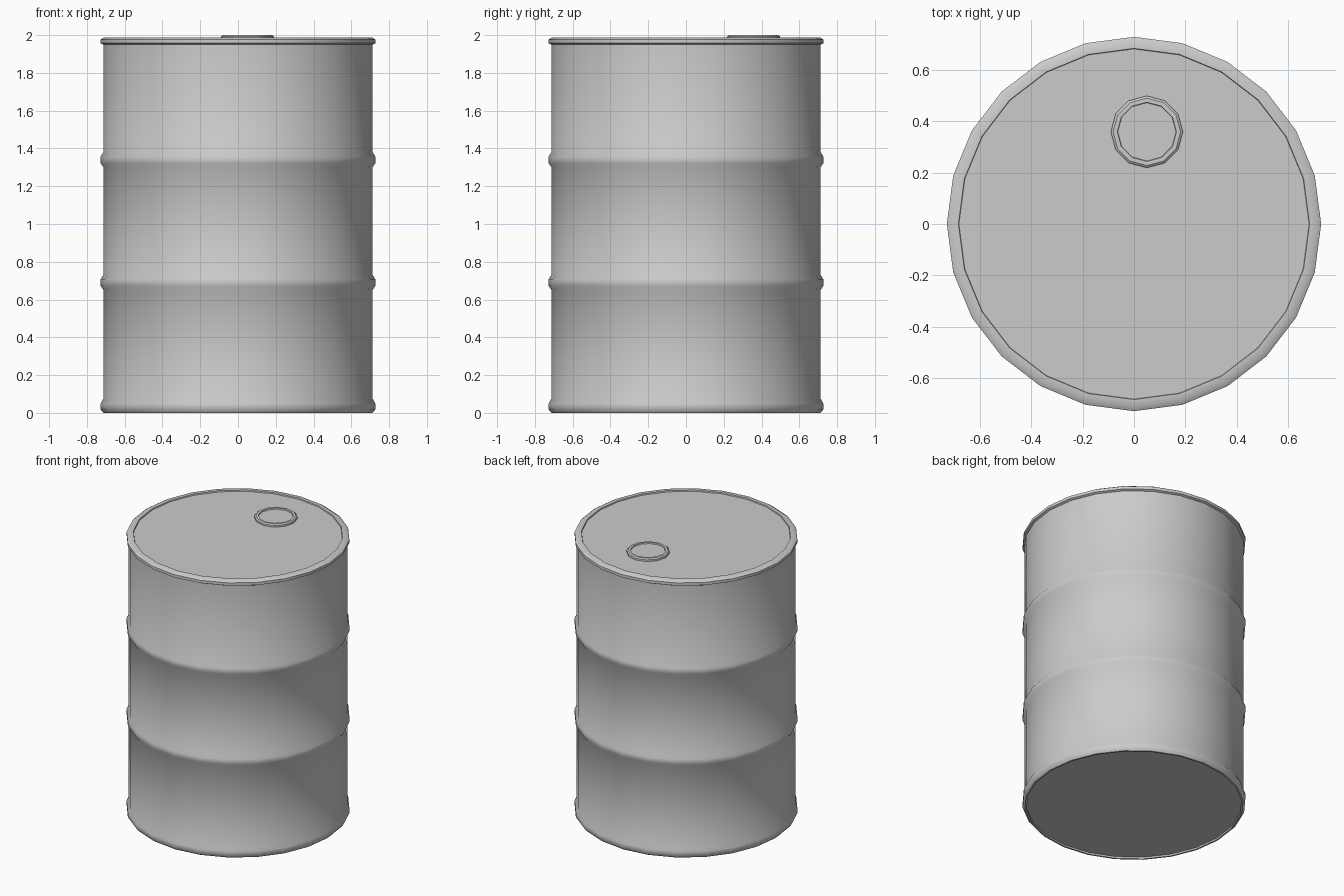
import bpy, math
from math import cos, sin, pi

cube = bpy.data.objects.get("Cube")
if cube:
    bpy.data.objects.remove(cube, do_unlink=True)

steel = bpy.data.materials.new("grey_steel")
steel.use_nodes = True
GREY = (0.6, 0.6, 0.6, 1)
steel.diffuse_color = GREY
steel.node_tree.nodes["Principled BSDF"].inputs["Base Color"].default_value = GREY


def lathe(name, profile, sides, center=(0, 0), sharp=45):
    """Spin a (radius, height) profile, capping both ends."""
    verts = [(center[0] + r * cos(2 * pi * i / sides),
              center[1] + r * sin(2 * pi * i / sides), z)
             for r, z in profile for i in range(sides)]
    faces = []
    for k in range(len(profile) - 1):
        a, b = k * sides, (k + 1) * sides
        for i in range(sides):
            j = (i + 1) % sides
            faces.append((a + i, a + j, b + j, b + i))
    faces.append(tuple(reversed(range(sides))))
    faces.append(tuple(range(len(verts) - sides, len(verts))))
    mesh = bpy.data.meshes.new(name)
    mesh.from_pydata(verts, [], faces)
    mesh.materials.append(steel)
    obj = bpy.data.objects.new(name, mesh)
    bpy.context.collection.objects.link(obj)
    bpy.ops.object.select_all(action='DESELECT')
    obj.select_set(True)
    bpy.context.view_layer.objects.active = obj
    bpy.ops.object.shade_smooth_by_angle(angle=math.radians(sharp))
    return obj


R, BEAD = 0.713, 0.727


def hoop(z):
    """Rolled hoop pressed out of the wall."""
    return [(R, z - 0.04), (BEAD, z - 0.018), (BEAD, z + 0.018), (R, z + 0.04)]


# Wall with bottom chime, two hoops, top chime and recessed lid
wall = [(0.70, 0.012), (0.70, 0), (0.712, 0), (BEAD, 0.018), (BEAD, 0.05), (R, 0.075)]
wall += hoop(0.69) + hoop(1.34)
chime = [(R, 1.95), (BEAD, 1.957), (BEAD, 1.977), (0.71, 1.988),
         (0.682, 1.988), (0.68, 1.98)]
lathe("drum_body", wall + chime, 24)

# Raised filler cap with a shallow dished top
cap = [(0.14, 1.975), (0.14, 1.993), (0.131, 2.0), (0.115, 2.0), (0.113, 1.992)]
lathe("filler_cap", cap, 12, center=(0.05, 0.358), sharp=30)
